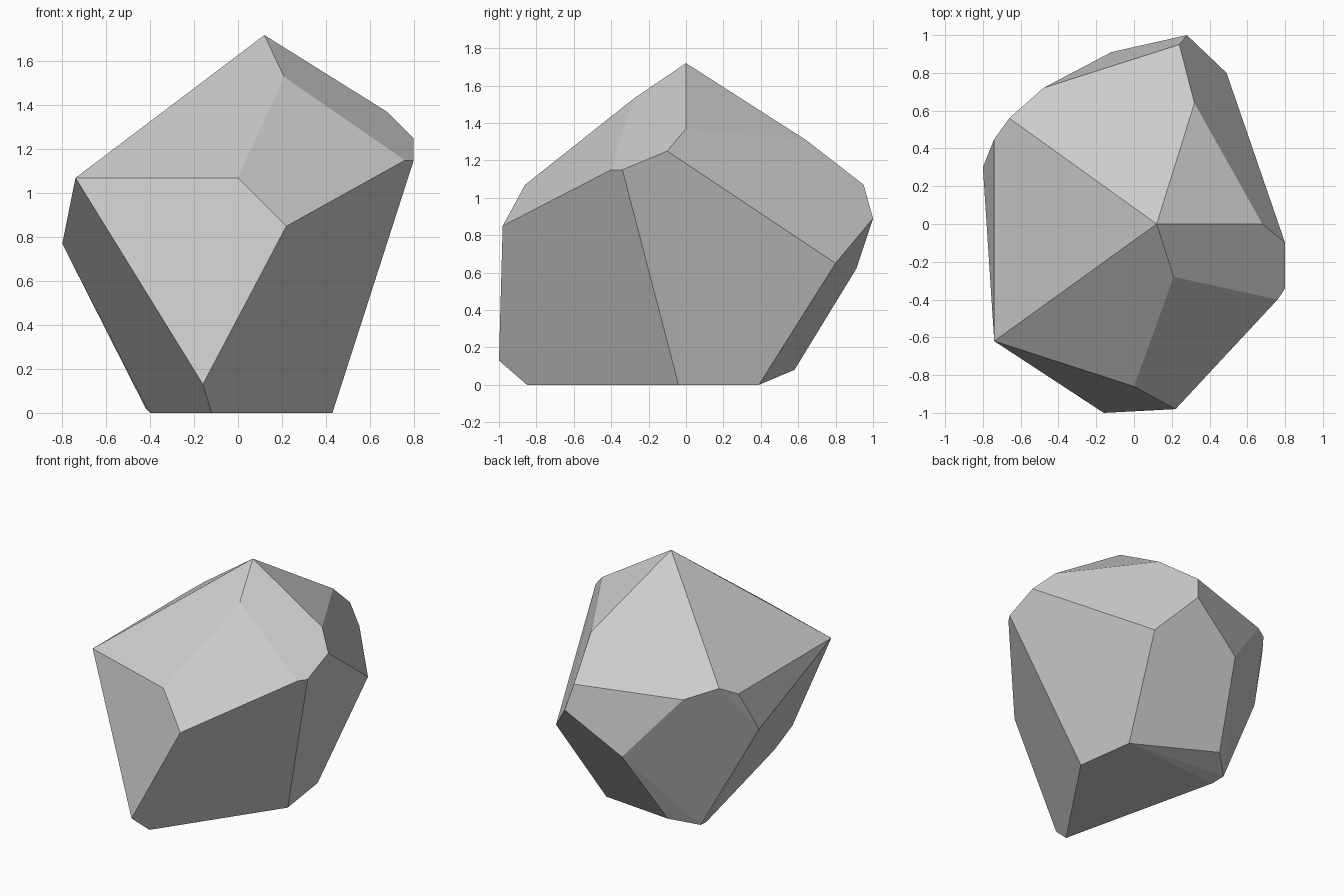
import bpy, bmesh, math

if "Cube" in bpy.data.objects:
    bpy.data.objects.remove(bpy.data.objects["Cube"])

# Corner points of the faceted boulder, grouped by region
top = [(.12, 0, 1.72), (.21, -.28, 1.53), (.68, 0, 1.37), (.32, .64, 1.31)]
front = [(-.74, -.62, 1.07), (0, -.86, 1.07), (.22, -.98, .85), (-.16, -1, .13)]
right = [(.76, -.40, 1.15), (.80, -.34, 1.15), (.80, -.10, 1.25), (.49, .80, .65)]
back = [(.28, 1, .89), (.24, .95, 1.07), (-.12, .91, .62), (-.48, .72, 1.06)]
left = [(-.66, .56, 1.13), (-.74, .45, 1.07), (-.80, .30, .77)]
base = [(-.12, -.85, 0), (.43, -.04, 0), (.37, .39, 0), (-.40, .34, 0),
        (-.42, .43, .02), (-.26, .58, .08)]

# Wrap the corners in a convex hull and merge nearly coplanar triangles
bm = bmesh.new()
for p in top + front + right + back + left + base:
    bm.verts.new(p)
bmesh.ops.convex_hull(bm, input=bm.verts[:])
bmesh.ops.dissolve_limit(bm, angle_limit=math.radians(4),
                         verts=bm.verts[:], edges=bm.edges[:])
bmesh.ops.recalc_face_normals(bm, faces=bm.faces[:])

# Flat-shaded boulder object
mesh = bpy.data.meshes.new("boulder")
bm.to_mesh(mesh)
bm.free()
boulder = bpy.data.objects.new("boulder", mesh)
bpy.context.collection.objects.link(boulder)
